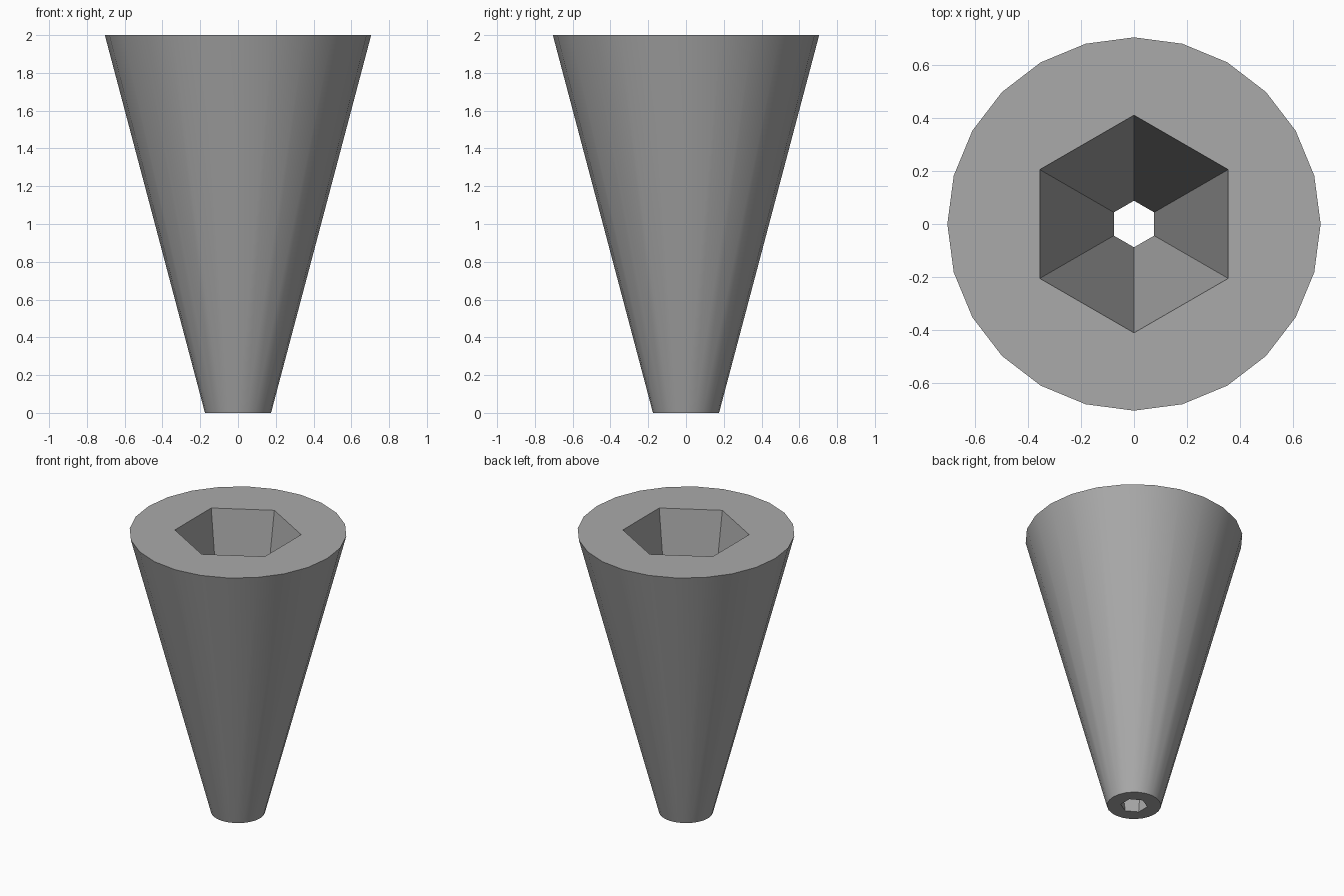
import bpy, bmesh
from math import sin, cos, pi, radians

cube = bpy.data.objects.get("Cube")
if cube:
    bpy.data.objects.remove(cube)

HEIGHT = 2.0

grey = bpy.data.materials.new("plain grey")
grey.use_nodes = True
colour = (0.4, 0.4, 0.4, 1)
grey.diffuse_color = colour
grey.node_tree.nodes["Principled BSDF"].inputs["Base Color"].default_value = colour


def ring(bm, sides, radius, z):
    """Closed loop of edges with one corner on +y."""
    verts = [bm.verts.new((radius * sin(2 * pi * i / sides),
                           radius * cos(2 * pi * i / sides), z))
             for i in range(sides)]
    return [bm.edges.new((verts[i - 1], verts[i])) for i in range(sides)]


bm = bmesh.new()

# Round outer wall and six-sided tapered bore
outer_low, outer_high = ring(bm, 24, 0.175, 0), ring(bm, 24, 0.705, HEIGHT)
bore_low, bore_high = ring(bm, 6, 0.088, 0), ring(bm, 6, 0.411, HEIGHT)
bmesh.ops.bridge_loops(bm, edges=outer_low + outer_high)
bmesh.ops.bridge_loops(bm, edges=bore_low + bore_high)

# Flat end faces between the wall and the bore
for edges in (outer_low + bore_low, outer_high + bore_high):
    bmesh.ops.triangle_fill(bm, edges=edges, use_beauty=True)

bmesh.ops.recalc_face_normals(bm, faces=bm.faces[:])
mesh = bpy.data.meshes.new("tapered_body")
bm.to_mesh(mesh)
bm.free()

body = bpy.data.objects.new("tapered_body", mesh)
mesh.materials.append(grey)
bpy.context.collection.objects.link(body)

# Smooth the round wall, keep the rims and bore edges crisp
bpy.context.view_layer.objects.active = body
body.select_set(True)
bpy.ops.object.shade_smooth_by_angle(angle=radians(30))
